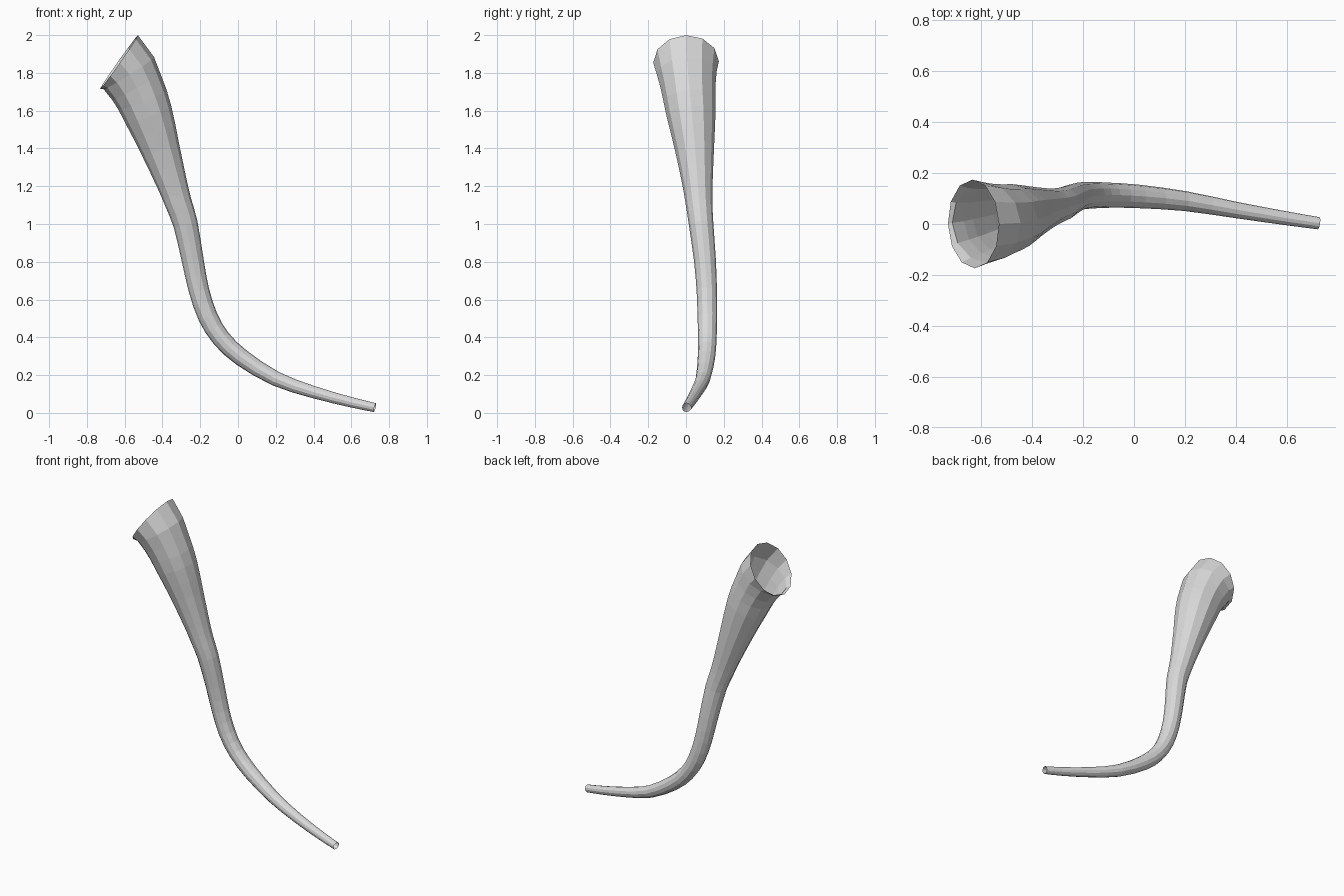
import bpy, bmesh, math
from mathutils import Vector

if "Cube" in bpy.data.objects:
    bpy.data.objects.remove(bpy.data.objects["Cube"])

SIDES = 12   # facets around the tube
STEPS = 2    # rings per path segment

# Centre line from the narrow end to the mouth: x, y, z, radius
STATIONS = [
    (0.725, 0.003, 0.028, 0.024),
    (0.60, 0.022, 0.056, 0.027),
    (0.40, 0.055, 0.110, 0.032),
    (0.20, 0.090, 0.181, 0.039),
    (0.02, 0.108, 0.292, 0.046),
    (-0.09, 0.113, 0.395, 0.049),
    (-0.16, 0.113, 0.510, 0.052),
    (-0.207, 0.110, 0.650, 0.054),
    (-0.24, 0.100, 0.810, 0.058),
    (-0.278, 0.080, 1.000, 0.065),
    (-0.315, 0.069, 1.110, 0.071),
    (-0.348, 0.061, 1.210, 0.080),
    (-0.412, 0.045, 1.400, 0.104),
    (-0.475, 0.027, 1.580, 0.130),
    (-0.540, 0.011, 1.730, 0.146),
    (-0.630, 0.000, 1.857, 0.174),
]
points = [Vector(s) for s in STATIONS]

# Slopes at each station; the mouth turns outward and flares
slopes = [(points[min(i + 1, len(points) - 1)] - points[max(i - 1, 0)]) / 2
          for i in range(len(points))]
slopes[0] = points[1] - points[0]
slopes[-1] = Vector((-0.125, -0.005, 0.088, 0.034))


def sample(i, t):
    """Position, radius and direction on segment i."""
    a, b, m, n = points[i], points[i + 1], slopes[i], slopes[i + 1]
    p = (a * (2*t**3 - 3*t**2 + 1) + m * (t**3 - 2*t**2 + t)
         + b * (3*t**2 - 2*t**3) + n * (t**3 - t**2))
    d = (a * (6*t**2 - 6*t) + m * (3*t**2 - 4*t + 1)
         + b * (6*t - 6*t**2) + n * (3*t**2 - 2*t))
    return Vector(p[:3]), p[3], Vector(d[:3]).normalized()


# Sweep a twelve-sided ring along the path, open at both ends
bm = bmesh.new()
rings = []
spots = [(i, k / STEPS) for i in range(len(points) - 1) for k in range(STEPS)]
spots.append((len(points) - 2, 1.0))
for i, t in spots:
    centre, radius, direction = sample(i, t)
    side = Vector((0, 1, 0))
    side = (side - direction * side.dot(direction)).normalized()
    up = side.cross(direction)
    rings.append([bm.verts.new(centre + radius * (up * math.cos(a) + side * math.sin(a)))
                  for a in (2 * math.pi * j / SIDES for j in range(SIDES))])
for low, high in zip(rings, rings[1:]):
    for j in range(SIDES):
        k = (j + 1) % SIDES
        bm.faces.new((low[j], low[k], high[k], high[j]))

# Make sure the faces point outward
bm.faces.ensure_lookup_table()
bm.normal_update()
face = bm.faces[0]
if face.normal.dot(face.calc_center_median() - Vector(points[0][:3])) < 0:
    bmesh.ops.reverse_faces(bm, faces=bm.faces[:])

mesh = bpy.data.meshes.new("horn_tube")
bm.to_mesh(mesh)
bm.free()
grey = bpy.data.materials.new("light_grey")
grey.diffuse_color = (0.7, 0.7, 0.7, 1)
grey.use_nodes = True
grey.node_tree.nodes["Principled BSDF"].inputs["Base Color"].default_value = grey.diffuse_color
mesh.materials.append(grey)
horn = bpy.data.objects.new("horn_tube", mesh)
bpy.context.collection.objects.link(horn)
